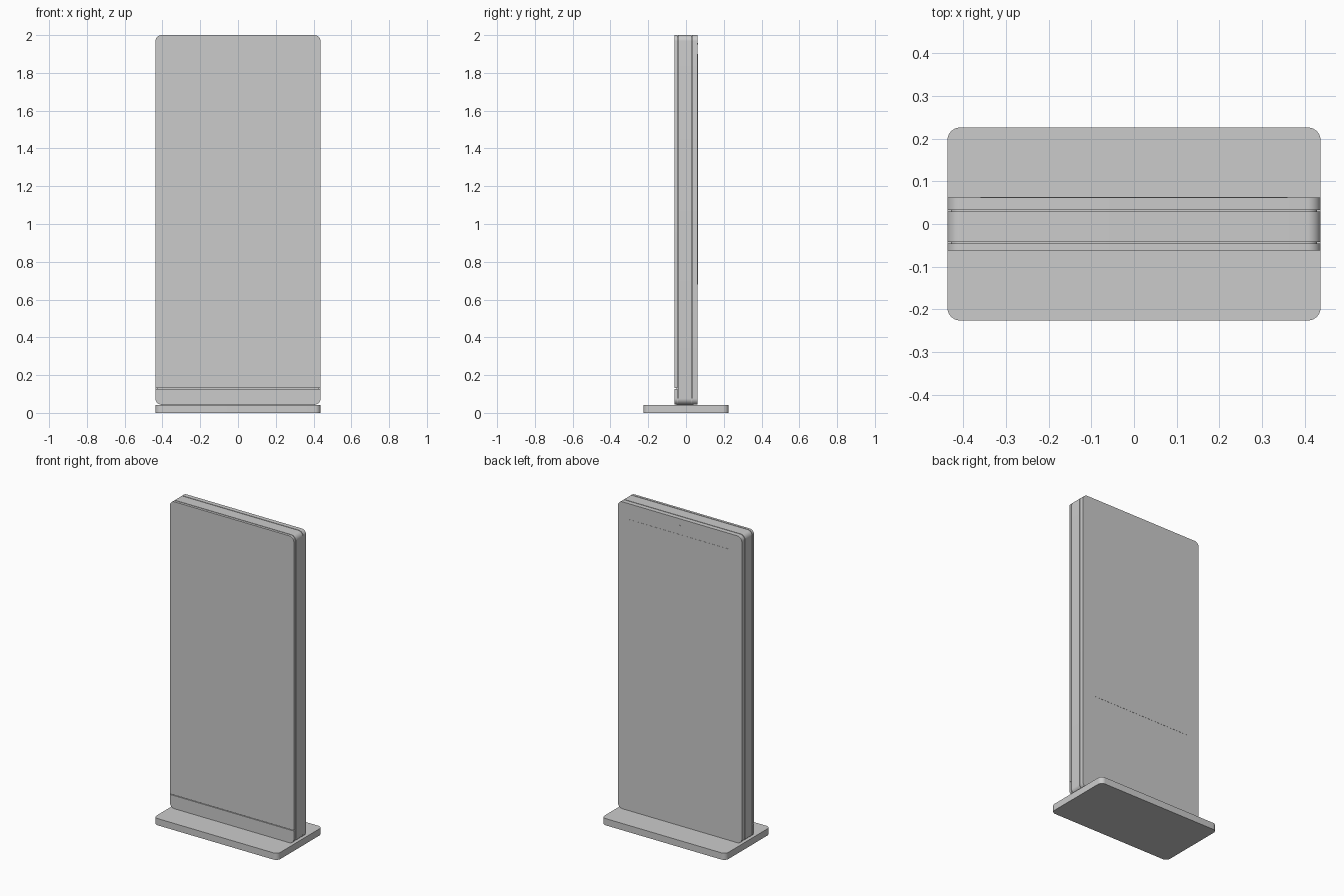
import bpy, bmesh, math
from mathutils import Vector

if "Cube" in bpy.data.objects:
    bpy.data.objects.remove(bpy.data.objects["Cube"])

HALF_W, BOTTOM, TOP, SEAM = 0.437, 0.044, 2.0, 0.129


def rounded_rect(x, v0, v1, r_low, r_high, steps=10):
    """Outline of a rectangle with separate radii for low and high corners."""
    pts = []
    corners = [(x, v1, r_high, 0), (-x, v1, r_high, 90),
               (-x, v0, r_low, 180), (x, v0, r_low, 270)]
    for cx, cv, r, start in corners:
        if r == 0:
            pts.append((cx, cv))
            continue
        ox = cx - math.copysign(r, cx)
        ov = cv - r if cv == v1 else cv + r
        for i in range(steps + 1):
            a = math.radians(start + 90 * i / steps)
            pts.append((ox + r * math.cos(a), ov + r * math.sin(a)))
    return pts


def slab(name, outline, lo, hi, axis):
    """Extrude an outline along y (upright slab) or z (flat plate)."""
    bm = bmesh.new()
    place = (lambda p: (p[0], lo, p[1])) if axis == 'y' else (lambda p: (p[0], p[1], lo))
    face = bm.faces.new([bm.verts.new(place(p)) for p in outline])
    ext = bmesh.ops.extrude_face_region(bm, geom=[face])
    move = Vector((0, hi - lo, 0)) if axis == 'y' else Vector((0, 0, hi - lo))
    bmesh.ops.translate(bm, vec=move,
                        verts=[g for g in ext['geom'] if isinstance(g, bmesh.types.BMVert)])
    bmesh.ops.recalc_face_normals(bm, faces=bm.faces)
    mesh = bpy.data.meshes.new(name)
    bm.to_mesh(mesh)
    bm.free()
    obj = bpy.data.objects.new(name, mesh)
    bpy.context.collection.objects.link(obj)
    bpy.ops.object.select_all(action='DESELECT')
    obj.select_set(True)
    bpy.context.view_layer.objects.active = obj
    bpy.ops.object.shade_smooth_by_angle(angle=math.radians(30))
    return obj


# Floor plate
slab("base_plate", rounded_rect(HALF_W, -0.226, 0.226, 0.03, 0.03), 0, 0.043, 'z')

# Inset core, visible only as the bottom of the grooves
slab("inner_core", rounded_rect(HALF_W - 0.008, 0.043, TOP - 0.008, 0.024, 0.024),
     -0.05, 0.04, 'y')

# Middle frame and back cover, separated by narrow grooves
full = rounded_rect(HALF_W, BOTTOM, TOP, 0.032, 0.032)
slab("middle_frame", full, -0.042, 0.029, 'y')
slab("back_cover", full, 0.033, 0.062, 'y')

# Front is split into a tall panel and a low kick panel
slab("front_panel", rounded_rect(HALF_W, SEAM + 0.002, TOP, 0, 0.032), -0.062, -0.046, 'y')
slab("front_kick_panel", rounded_rect(HALF_W, BOTTOM, SEAM - 0.002, 0.032, 0),
     -0.062, -0.046, 'y')

# Barely raised screen sheet on the back, with a small sensor above it
slab("back_screen", rounded_rect(0.36, 0.68, 1.90, 0, 0), 0.061, 0.063, 'y')
slab("back_sensor", rounded_rect(0.004, 1.951, 1.959, 0.004, 0.004, 6), 0.061, 0.063, 'y')
